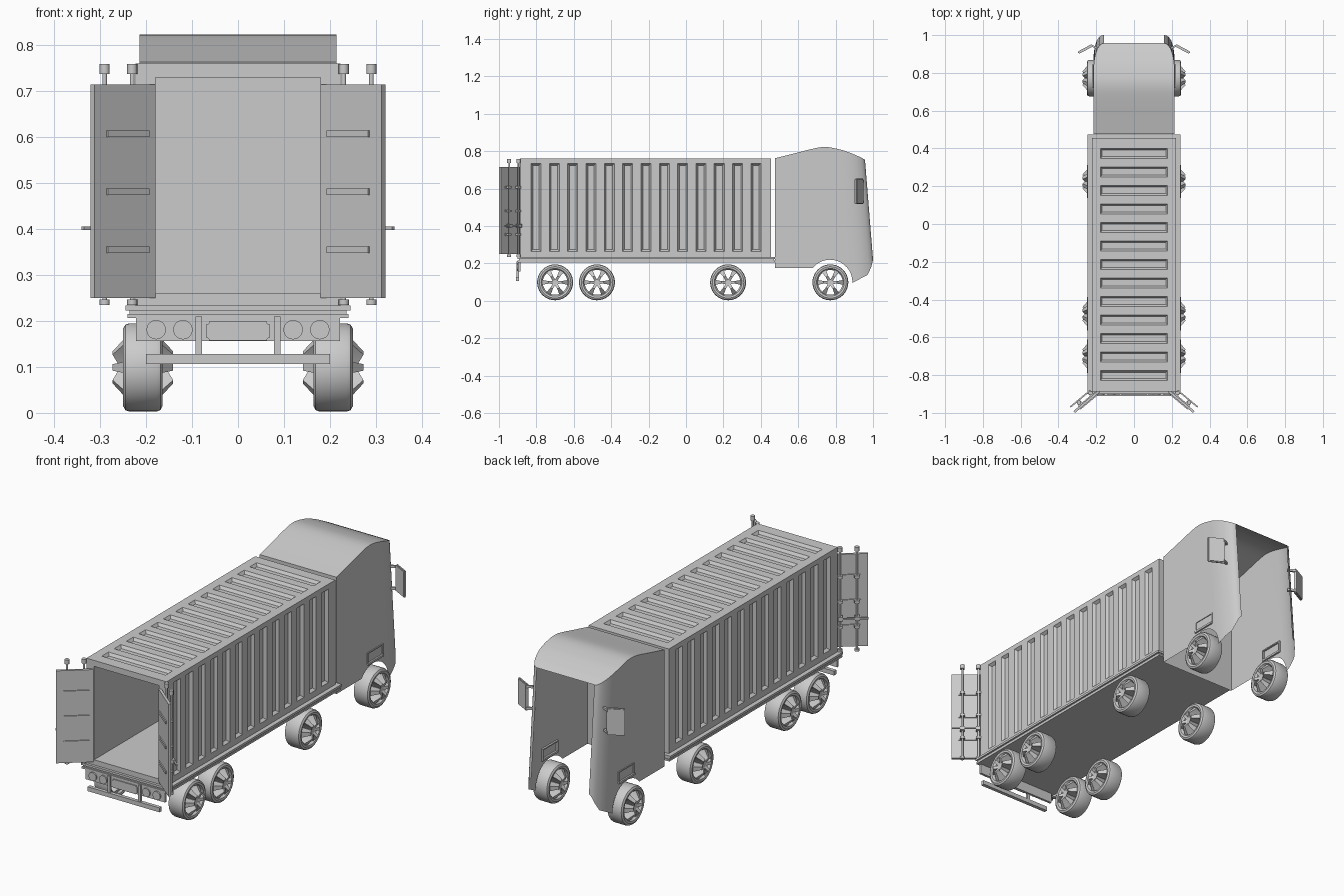
import bpy, bmesh, math
from mathutils import Matrix, Vector

if "Cube" in bpy.data.objects:
    bpy.data.objects.remove(bpy.data.objects["Cube"])


def box(bm, lo, hi, M=Matrix()):
    c = [(a + b) / 2 for a, b in zip(lo, hi)]
    s = [b - a for a, b in zip(lo, hi)]
    return bmesh.ops.create_cube(bm, size=1, matrix=M @ Matrix.Translation(c) @ Matrix.Diagonal((*s, 1)))["verts"]


def cyl(bm, c, r, depth, axis="Z", M=Matrix(), seg=20):
    rot = {"Z": Matrix(), "Y": Matrix.Rotation(math.pi / 2, 4, "X"), "X": Matrix.Rotation(math.pi / 2, 4, "Y")}[axis]
    bmesh.ops.create_cone(bm, cap_ends=True, segments=seg, radius1=r, radius2=r, depth=depth,
                          matrix=M @ Matrix.Translation(c) @ rot)


def finish(bm, name, mirror=False, smooth=True, recalc=True):
    if recalc:
        bmesh.ops.recalc_face_normals(bm, faces=bm.faces)
    me = bpy.data.meshes.new(name)
    bm.to_mesh(me)
    bm.free()
    ob = bpy.data.objects.new(name, me)
    bpy.context.collection.objects.link(ob)
    if mirror:
        m = ob.modifiers.new("Mirror", "MIRROR")
        m.use_mirror_merge = False
    if smooth:
        bpy.ops.object.select_all(action="DESELECT")
        ob.select_set(True)
        bpy.context.view_layer.objects.active = ob
        bpy.ops.object.shade_smooth_by_angle(angle=math.radians(35))
    return ob


def cut(bm, co, no):
    bmesh.ops.bisect_plane(bm, geom=bm.verts[:] + bm.edges[:] + bm.faces[:], plane_co=co, plane_no=no, dist=1e-5)


# container: hollow box, open at the front, with pressed grooves on sides and roof
bm = bmesh.new()
box(bm, (-.223, -.887, .234), (.223, .455, .76))
bm.normal_update()
f = min(bm.faces, key=lambda f: f.calc_center_median().y)
bmesh.ops.inset_individual(bm, faces=[f], thickness=.03)
for v in f.verts:
    v.co.x = math.copysign(.18, v.co.x)
    v.co.z = .73 if v.co.z > .5 else .26
new = bmesh.ops.extrude_discrete_faces(bm, faces=[f])["faces"][0]
for v in new.verts:
    v.co.y = .42
ribs = [-.802 + .098 * i for i in range(13)]
for y in ribs:
    cut(bm, (0, y - .027, 0), (0, 1, 0))
    cut(bm, (0, y + .027, 0), (0, 1, 0))
for z in (.265, .735):
    cut(bm, (0, 0, z), (0, 0, 1))
for x in (-.178, .178):
    cut(bm, (x, 0, 0), (1, 0, 0))
bm.normal_update()
grooves = []
for f in bm.faces:
    c = f.calc_center_median()
    if any(abs(c.y - y) < .01 for y in ribs):
        side = abs(c.x) > .222 and .265 < c.z < .735
        roof = c.z > .759 and abs(c.x) < .17
        if side or roof:
            grooves.append(f)
bmesh.ops.inset_individual(bm, faces=grooves, thickness=.014, depth=-.014)
finish(bm, "container", smooth=False)

# deck under the container with stepped lips
bm = bmesh.new()
box(bm, (-.245, -.9, .223), (.245, .475, .234))
box(bm, (-.236, -.893, .214), (.236, .47, .224))
box(bm, (-.24, -.9, .206), (.24, .475, .215))
finish(bm, "deck", smooth=False)

# open doors, built flat and swung outwards
M = Matrix(((.768, .64, 0, .18), (-.64, .768, 0, -.89), (0, 0, 1, 0), (0, 0, 0, 1)))
bm = bmesh.new()
box(bm, (0, 0, .25), (.172, .013, .715), M)
for z in (.355, .481, .607):
    box(bm, (.02, -.005, z - .007), (.138, .018, z + .007), M)
    for t in (.042, .12):
        box(bm, (t - .012, .01, z - .006), (t + .012, .034, z + .006), M)
finish(bm, "container_door", True, False)

# locking rods and handles on the doors
bm = bmesh.new()
for t in (.042, .12):
    cyl(bm, (t, .028, .497), .005, .52, M=M)
    cyl(bm, (t, .028, .748), .011, .022, M=M)
    cyl(bm, (t, .028, .241), .011, .012, M=M)
    box(bm, (t - .01, .02, .392), (t + .012, .044, .412), M)
box(bm, (.05, .036, .398), (.172, .044, .406), M)
finish(bm, "door_rods", True)

# light panel, lamps and guard bar below the doors
bm = bmesh.new()
box(bm, (-.222, -.897, .156), (.222, -.885, .21))
finish(bm, "light_panel", smooth=False)
bm = bmesh.new()
for x in (.12, .178):
    cyl(bm, (x, -.899, .181), .021, .01, "Y", seg=28)
finish(bm, "lamp", True)
bm = bmesh.new()
plate = box(bm, (-.069, -.902, .157), (.069, -.895, .199))
bmesh.ops.bevel(bm, geom=[e for e in bm.edges if abs(e.verts[0].co.y - e.verts[1].co.y) > .003],
                offset=.006, segments=3, affect="EDGES")
finish(bm, "number_plate")
bm = bmesh.new()
box(bm, (-.2, -.91, .106), (.2, -.892, .128))
for s in (-1, 1):
    box(bm, (s * .085 - .007, -.905, .127), (s * .085 + .007, -.893, .21))
finish(bm, "guard_bar", smooth=False)

# cab shell: side profile extruded across, corners curled in, front and underside open
arch = [(.77 + .12 * math.cos(math.radians(a)), .1 + .12 * math.sin(math.radians(a))) for a in range(141, -1, -10)]
prof = [(.477, .175)] + arch + [(.89, .096), (.972, .14), (.99, .18), (1, .22), (.957, .755), (.92, .774), (.877, .792),
        (.84, .805), (.8, .815), (.77, .821), (.743, .823), (.715, .821), (.69, .816), (.65, .807), (.61, .796), (.477, .763)]
bm = bmesh.new()
f = bm.faces.new([bm.verts.new((-1, y, z)) for y, z in prof])
ext = bmesh.ops.extrude_face_region(bm, geom=[f], use_keep_orig=True)
for v in ext["geom"]:
    if isinstance(v, bmesh.types.BMVert):
        v.co.x = 1
bmesh.ops.recalc_face_normals(bm, faces=bm.faces)
bm.normal_update()
drop = []
for f in bm.faces:
    back = f.calc_center_median().y < .48
    if abs(f.normal.x) < .5 and not back and f.normal.z < .4:
        drop.append(f)
bmesh.ops.delete(bm, geom=drop, context="FACES")
front, nrm, W = Vector((0, .957, .755)), Vector((0, .535, .043)).normalized(), .13
for d in (.004, .012, .025, .045, .07, .1, .13):
    cut(bm, front - nrm * d, nrm)
for v in bm.verts:
    d = min(max((front - v.co).dot(nrm), 0), W)
    v.co.x = math.copysign(.16 + .054 * math.sqrt(max(0, 1 - ((W - d) / W) ** 2)), v.co.x)
finish(bm, "cab_shell", recalc=False)

# entry steps on the cab sides
bm = bmesh.new()
x0, x1 = .205, .218
box(bm, (x0, .72, .283), (x1, .845, .289))
box(bm, (x0, .72, .228), (.222, .845, .238))
for y in (.72, .839):
    box(bm, (x0, y, .236), (x1, y + .006, .285))
finish(bm, "cab_step", True, False)

# side mirrors with two arms
bm = bmesh.new()
R = Matrix.Translation((.258, .925, .585)) @ Matrix.Rotation(math.radians(-28), 4, "Z")
box(bm, (-.042, -.006, -.068), (.042, .008, .068), R)
bmesh.ops.bevel(bm, geom=bm.edges[:], offset=.004, segments=2, affect="EDGES")
for z in (.53, .64):
    A = Matrix.Translation((.208, .937, z)) @ Matrix.Rotation(math.radians(25), 4, "Z")
    box(bm, (-.022, -.005, -.006), (.022, .005, .006), A)
finish(bm, "side_mirror", True)

# wheels: turned tyre ring, hub and six bulging spokes
tyre = [(-.03, .066), (-.041, .074), (-.043, .084), (-.038, .093), (-.03, .096),
        (.03, .096), (.038, .093), (.043, .084), (.041, .074), (.03, .066)]
for name, y in (("rear_wheel", -.7), ("second_wheel", -.476), ("middle_wheel", .225), ("cab_wheel", .772)):
    bm = bmesh.new()
    C = Matrix.Translation((.207, y, .099))
    N = 40
    rings = []
    for i in range(N):
        a = 2 * math.pi * i / N
        rings.append([bm.verts.new(C @ Vector((x, r * math.cos(a), r * math.sin(a)))) for x, r in tyre])
    for i in range(N):
        a, b = rings[i], rings[(i + 1) % N]
        for j in range(len(tyre)):
            k = (j + 1) % len(tyre)
            bm.faces.new((a[j], a[k], b[k], b[j]))
    cyl(bm, (0, 0, 0), .017, .106, "X", C)
    spoke = [(.01, .052, .008), (.036, .066, .007), (.07, .036, .013)]
    for i in range(6):
        S = C @ Matrix.Rotation(math.radians(60 * i + 30), 4, "X")
        q = [[bm.verts.new(S @ Vector((sx * x, sy * w, r))) for sx, sy in ((1, 1), (1, -1), (-1, -1), (-1, 1))]
             for r, x, w in spoke]
        for lo, hi in zip(q, q[1:]):
            for j in range(4):
                k = (j + 1) % 4
                bm.faces.new((lo[j], lo[k], hi[k], hi[j]))
        bm.faces.new(q[0])
        bm.faces.new(q[-1])
    finish(bm, name, True)
